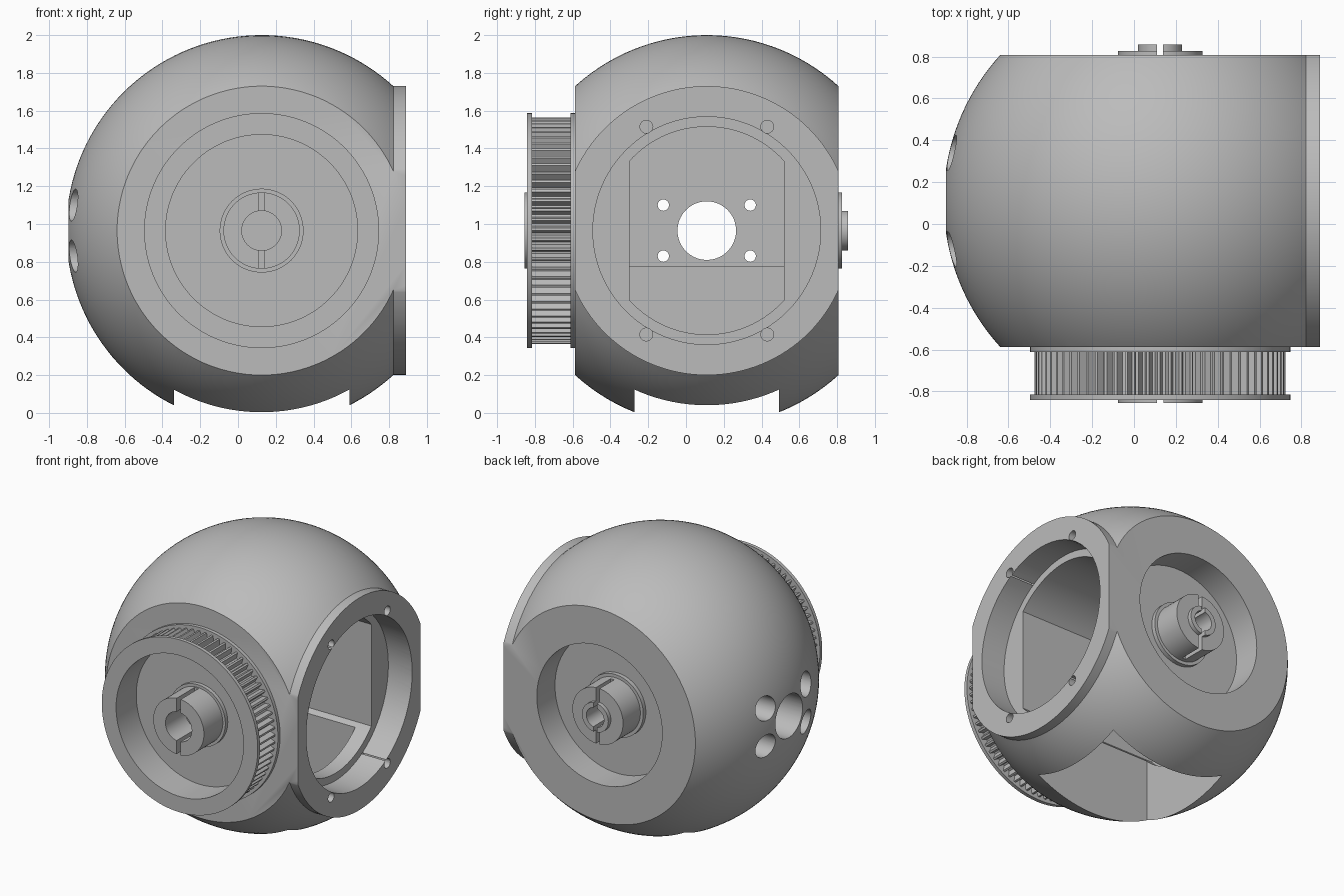
import bpy, bmesh, math
from mathutils import Matrix, Vector

if "Cube" in bpy.data.objects:
    bpy.data.objects.remove(bpy.data.objects["Cube"], do_unlink=True)

CENTRE = Vector((0.125, 0.11, 0.965))
R = 1.035          # ball radius
FLAT = 0.697       # distance of front and back flats from the centre
RIM = math.sqrt(R * R - FLAT * FLAT)
ALONG = {"x": Matrix.Rotation(math.pi / 2, 4, "Y"),
         "y": Matrix.Rotation(-math.pi / 2, 4, "X"),
         "z": Matrix.Identity(4)}

grey = bpy.data.materials.new("plain_grey")
grey.use_nodes = True
grey.diffuse_color = (0.5, 0.5, 0.5, 1)
grey.node_tree.nodes["Principled BSDF"].inputs["Base Color"].default_value = (0.5, 0.5, 0.5, 1)


def finish(name, bm):
    bmesh.ops.recalc_face_normals(bm, faces=bm.faces)
    mesh = bpy.data.meshes.new(name)
    bm.to_mesh(mesh)
    bm.free()
    mesh.materials.append(grey)
    ob = bpy.data.objects.new(name, mesh)
    ob.location = CENTRE
    bpy.context.collection.objects.link(ob)
    return ob


def disc(name, axis, r, start, end, off=(0, 0, 0), segs=96):
    """Cylinder along an axis, measured from the ball centre."""
    bm = bmesh.new()
    m = ALONG[axis]
    place = Matrix.Translation(Vector(off)) @ m @ Matrix.Translation((0, 0, (start + end) / 2))
    bmesh.ops.create_cone(bm, cap_ends=True, segments=segs, radius1=r, radius2=r,
                          depth=end - start, matrix=place)
    return finish(name, bm)


def block(name, lo, hi):
    lo, hi = Vector(lo), Vector(hi)
    bm = bmesh.new()
    bmesh.ops.create_cube(bm, size=1, matrix=Matrix.Translation((lo + hi) / 2)
                          @ Matrix.Diagonal((*(hi - lo), 1)))
    return finish(name, bm)


def combine(ob, tools, op="DIFFERENCE"):
    """Apply boolean tools and discard them."""
    for tool in tools:
        mod = ob.modifiers.new("cut", "BOOLEAN")
        mod.operation, mod.solver, mod.object = op, "EXACT", tool
    bpy.context.view_layer.update()
    ev = ob.evaluated_get(bpy.context.evaluated_depsgraph_get())
    mesh = bpy.data.meshes.new_from_object(ev)
    ob.modifiers.clear()
    ob.data = mesh
    for tool in tools:
        bpy.data.objects.remove(tool, do_unlink=True)
    return ob


def ring(name, outer, inner, start, end):
    """Ring along y between two radius functions of equal step count."""
    bm = bmesh.new()
    n = len(outer)
    loops = []
    for radii, y in ((outer, start), (outer, end), (inner, end), (inner, start)):
        loops.append([bm.verts.new((r * math.cos(2 * math.pi * i / n), y,
                                    r * math.sin(2 * math.pi * i / n)))
                      for i, r in enumerate(radii)])
    for k in range(4):
        a, b = loops[k], loops[(k + 1) % 4]
        for i in range(n):
            j = (i + 1) % n
            bm.faces.new((a[i], a[j], b[j], b[i]))
    return finish(name, bm)


# Ball shell: a lathe around x, ending in a short collar on the +x side
bm = bmesh.new()
steps, a_end = 56, math.acos(FLAT / R)
profile = [(-R * math.cos(t), R * math.sin(t))
           for t in (i * (math.pi - a_end) / steps for i in range(steps + 1))]
profile += [(0.765, RIM), (0.765, 0)]
pts = [bm.verts.new((x, 0, r)) for x, r in profile]
edges = [bm.edges.new(p) for p in zip(pts, pts[1:])]
bmesh.ops.spin(bm, geom=pts + edges, cent=(0, 0, 0), axis=(1, 0, 0),
               angle=2 * math.pi, steps=128, use_merge=True)
bmesh.ops.remove_doubles(bm, verts=bm.verts, dist=1e-4)
ball = finish("ball_shell", bm)

# Front and back flats
combine(ball, [block("slab", (-2, -FLAT, -2), (2, FLAT, 2))], "INTERSECT")

# Inner chamber: flat sides, round top and bottom, stepped rear wall
chamber = disc("chamber", "x", 0.55, -0.75, 0.6)
combine(chamber, [block("sides", (-1, -0.41, -1), (1, 0.41, 1))], "INTERSECT")
combine(chamber, [block("rear_step", (-1, -0.6, -0.8), (-0.53, 0.6, -0.19))])

cutters = [chamber,
           disc("mouth", "x", 0.603, 0.575, 1),
           block("bottom_opening", (-0.465, -0.383, -1.2), (0.465, 0.383, -0.38)),
           disc("back_recess", "y", 0.5, 0.49, 1),
           disc("cable_hole", "x", 0.155, -1.2, -0.6)]
for sy in (-1, 1):
    for sz in (-1, 1):
        side = (0, sy * 0.23, sz * 0.135)
        cutters.append(disc("screw_hole", "x", 0.03, -1.2, -0.6, side, 24))
        cutters.append(disc("screw_head_hole", "x", 0.085, -1.2, -0.85, side, 48))
        cutters.append(disc("collar_hole", "x", 0.034, 0.55, 1, (0, sy * 0.32, sz * 0.55), 24))
combine(ball, cutters)

# Toothed pulley on the front
TEETH = 72
steps = TEETH * 4
round_in = [0.508] * steps
toothed = [0.6 if i % 4 < 2 else 0.562 for i in range(steps)]
pulley = [disc("pulley_base_flange", "y", 0.622, -0.722, -FLAT, segs=128),
          ring("pulley_teeth", toothed, round_in, -0.93, -0.72),
          ring("pulley_front_flange", [0.622] * steps, round_in, -0.952, -0.926)]

# Front coupling: slotted hub with a bore
front_hub = disc("front_hub", "y", 0.202, -0.965, -0.72)
combine(front_hub, [disc("bore", "y", 0.105, -1.1, -0.74),
                    block("slot", (-0.016, -1.1, -0.3), (0.016, -0.76, 0.3))])
front_collar = ring("front_hub_collar", [0.222] * 96, [0.2] * 96, -0.75, -0.72)

# Back coupling: slotted hub with a projecting split tube
back_hub = disc("back_hub", "y", 0.202, 0.48, 0.717)
combine(back_hub, [disc("tube", "y", 0.105, 0.6, 0.747)], "UNION")
combine(back_hub, [disc("bore", "y", 0.07, 0.55, 1),
                   block("slot", (-0.014, 0.55, -0.3), (0.014, 1, 0.3))])
back_collar = ring("back_hub_collar", [0.225] * 96, [0.2] * 96, 0.48, 0.52)

# Smooth curved surfaces, keep machined edges sharp
for ob in [ball, front_hub, front_collar, back_hub, back_collar] + pulley:
    bpy.ops.object.select_all(action="DESELECT")
    ob.select_set(True)
    bpy.context.view_layer.objects.active = ob
    bpy.ops.object.shade_smooth_by_angle(angle=math.radians(25))
